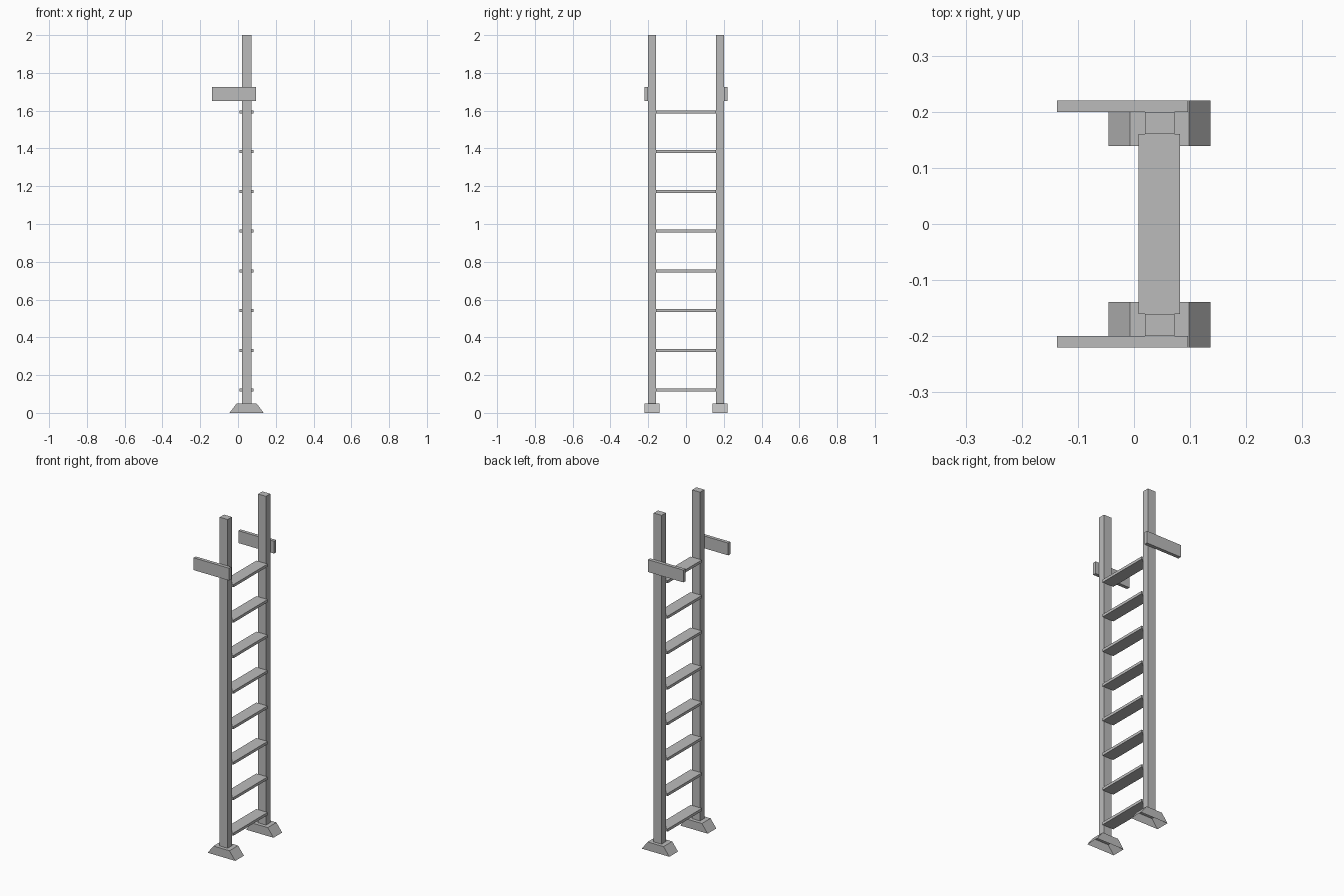
import bpy
import bmesh

cube = bpy.data.objects.get("Cube")
if cube:
    bpy.data.objects.remove(cube, do_unlink=True)

grey = bpy.data.materials.new("plain_grey")
grey.use_nodes = True
colour = (0.5, 0.5, 0.5, 1)
grey.diffuse_color = colour
grey.node_tree.nodes["Principled BSDF"].inputs["Base Color"].default_value = colour


def box(name, x, y, z, top_x=None, open_base=False):
    """Box from (min, max) ranges; top_x narrows the top, open_base drops the underside."""
    bm = bmesh.new()
    bmesh.ops.create_cube(bm, size=1)
    for v in bm.verts:
        i, j, k = (int(c > 0) for c in v.co)
        xs = top_x if top_x and k else x
        v.co = (xs[i], y[j], z[k])
    if open_base:
        base = [f for f in bm.faces if f.normal.z < -0.9 or
                all(abs(v.co.z - z[0]) < 1e-6 for v in f.verts)]
        bmesh.ops.delete(bm, geom=base, context='FACES_ONLY')
    bmesh.ops.recalc_face_normals(bm, faces=bm.faces)
    mesh = bpy.data.meshes.new(name)
    bm.to_mesh(mesh)
    bm.free()
    mesh.materials.append(grey)
    obj = bpy.data.objects.new(name, mesh)
    bpy.context.collection.objects.link(obj)
    return obj


def mirrored(y, side):
    return tuple(sorted(side * c for c in y))


# Uprights, flared hollow feet and wall brackets on both sides
for label, side in (("front", -1), ("back", 1)):
    box(label + "_post", (0.02, 0.072), mirrored((0.16, 0.2), side), (0.05, 2))
    box(label + "_foot", (-0.045, 0.136), mirrored((0.139, 0.22), side), (0, 0.05),
        top_x=(-0.007, 0.098), open_base=True)
    box(label + "_bracket", (-0.137, 0.096), mirrored((0.2, 0.22), side), (1.652, 1.725))

# Evenly spaced flat rungs
for n in range(8):
    z = 0.12 + 0.2105 * n
    box(f"rung_{n + 1}", (0.008, 0.082), (-0.16, 0.16), (z - 0.008, z + 0.008))
